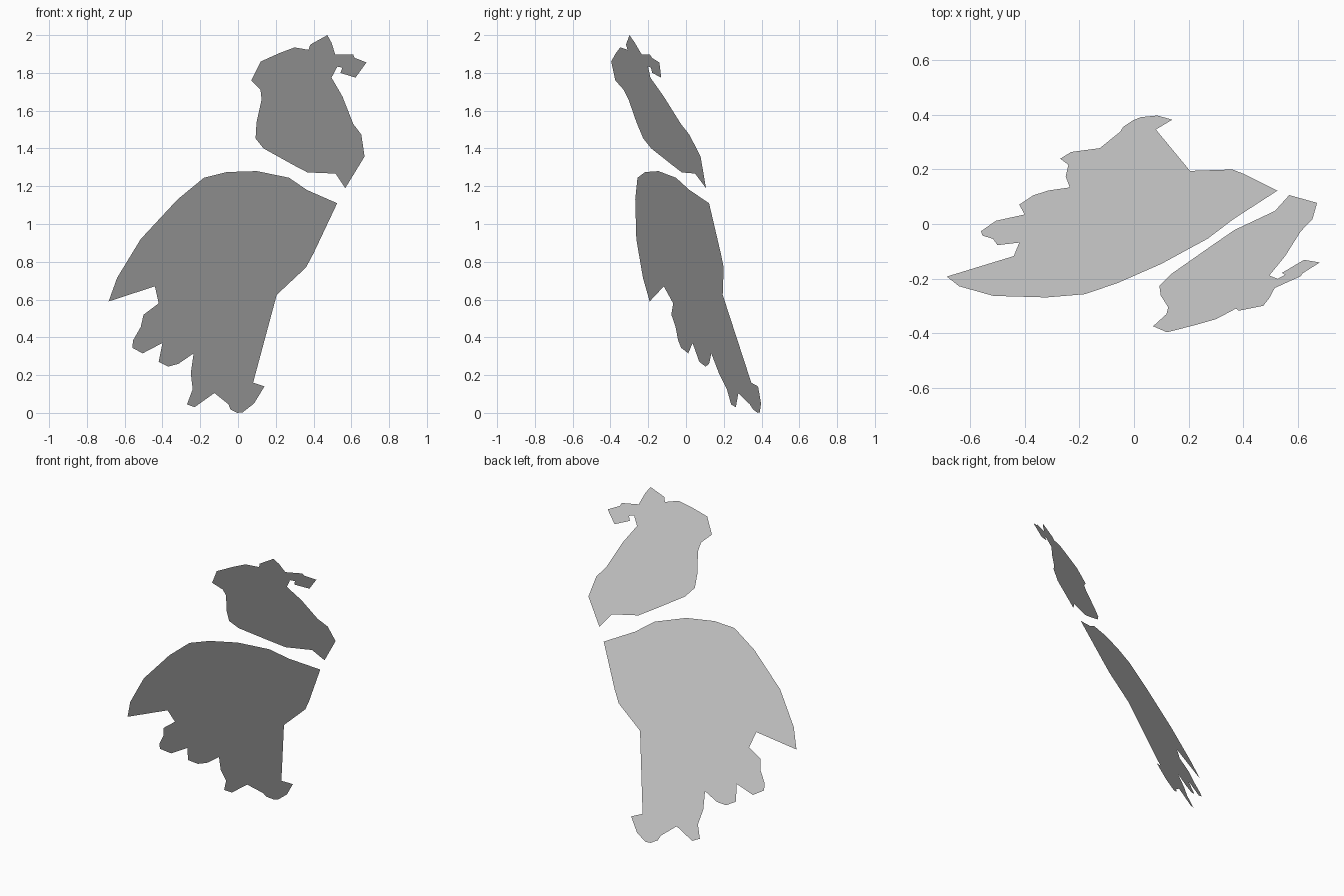
import bpy, bmesh

# Both sheets lie in one tilted plane: y = A + B*x + C*z
A, B, C = 0.381, 0.452, -0.447


def flat_sheet(name, *edges):
    """Fill a front (x, z) outline, made of joined edge runs, on the plane."""
    outline = [p for run in edges for p in run]
    bm = bmesh.new()
    face = bm.faces.new([bm.verts.new((x, A + B * x + C * z, z)) for x, z in outline])
    face.normal_update()
    if face.normal.y < 0:
        face.normal_flip()
    bmesh.ops.triangulate(bm, faces=[face])
    mesh = bpy.data.meshes.new(name)
    bm.to_mesh(mesh)
    bm.free()
    obj = bpy.data.objects.new(name, mesh)
    bpy.context.collection.objects.link(obj)
    return obj


# Lower sheet: rounded shoulder, straight right flank, ragged lower edge
shoulder = [(-.685, .59), (-.64, .715), (-.515, .92), (-.32, 1.13), (-.18, 1.245),
            (-.06, 1.275), (.10, 1.28), (.27, 1.245), (.365, 1.18), (.525, 1.11)]
flank = [(.40, .845), (.36, .77), (.205, .625), (.08, .16)]
foot = [(.14, .14), (.085, .05), (.025, .003), (-.003, 0), (-.04, .018), (-.05, .045),
        (-.125, .105), (-.23, .03), (-.27, .045), (-.24, .125), (-.25, .21)]
ragged_edge = [(-.235, .315), (-.315, .26), (-.37, .245), (-.42, .27), (-.40, .37),
               (-.505, .315), (-.56, .345), (-.555, .385), (-.515, .455), (-.50, .52),
               (-.42, .58), (-.44, .67)]
flat_sheet("lower_sheet", shoulder, flank, foot, ragged_edge)

# Upper sheet: peaked top, small hook, right side, lower and left edges
peak = [(.07, 1.76), (.12, 1.86), (.22, 1.905), (.30, 1.935), (.373, 1.922),
        (.383, 1.95), (.473, 2.0), (.495, 1.96), (.515, 1.897)]
hook = [(.61, 1.897), (.617, 1.88), (.68, 1.855), (.622, 1.775), (.542, 1.80),
        (.553, 1.828), (.526, 1.833)]
right_side = [(.495, 1.775), (.553, 1.675), (.61, 1.53), (.653, 1.473), (.67, 1.357),
              (.568, 1.19)]
lower_left = [(.516, 1.267), (.368, 1.273), (.288, 1.315), (.135, 1.40), (.093, 1.453),
              (.098, 1.537), (.125, 1.66), (.119, 1.71)]
flat_sheet("upper_sheet", peak, hook, right_side, lower_left)
